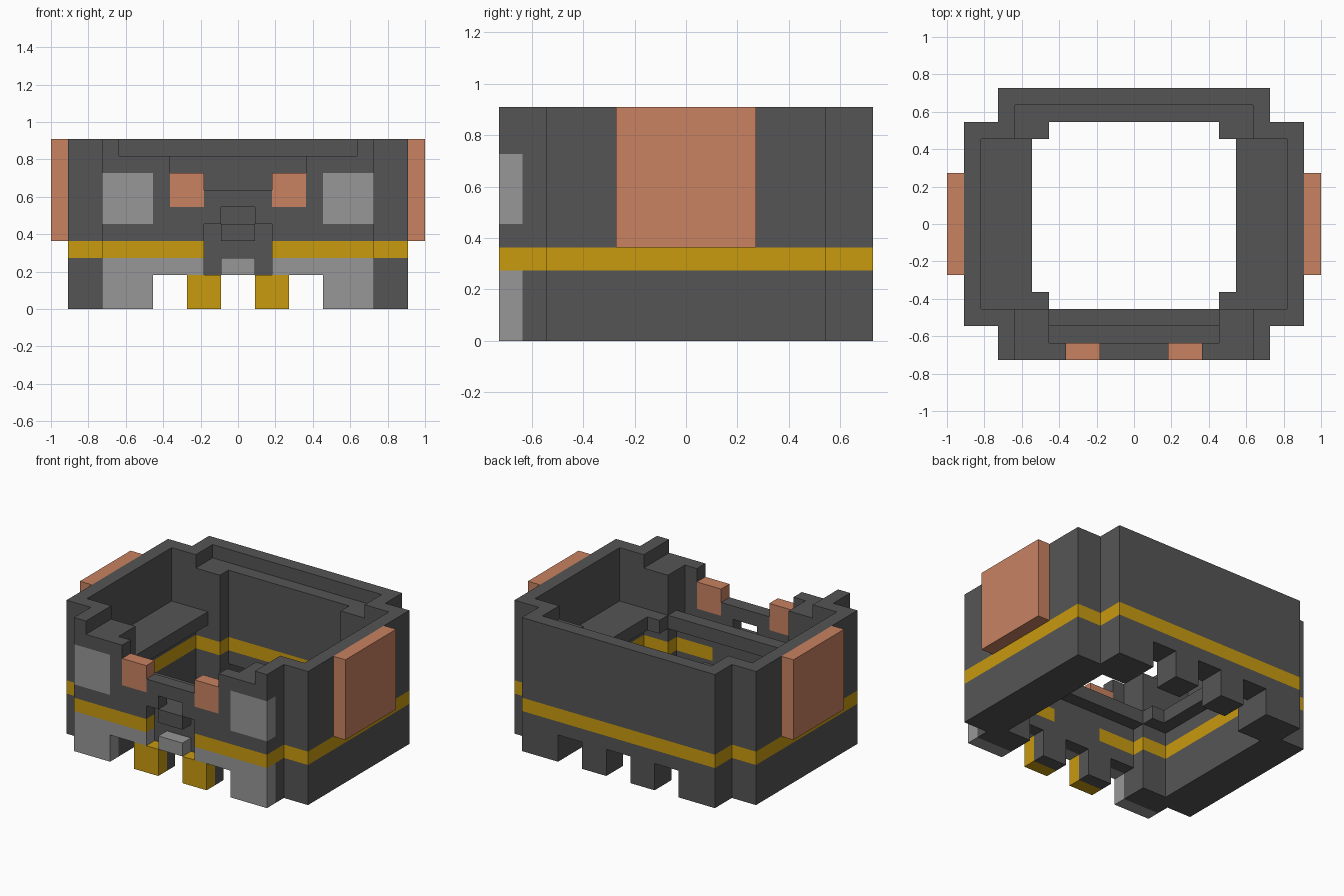
import bpy, bmesh
from mathutils import Vector

if "Cube" in bpy.data.objects:
    bpy.data.objects.remove(bpy.data.objects["Cube"])

UNIT = 1 / 11  # one building block


def material(name, rgb):
    m = bpy.data.materials.new(name)
    m.use_nodes = True
    m.diffuse_color = (*rgb, 1)
    m.node_tree.nodes["Principled BSDF"].inputs["Base Color"].default_value = (*rgb, 1)
    return m


dark = material("charcoal", (0.091, 0.091, 0.091))
grey = material("light_grey", (0.31, 0.31, 0.31))
gold = material("gold", (0.578, 0.325, 0.005))
peach = material("terracotta", (0.578, 0.223, 0.122))

cells = {}   # block position -> part name
parts = {}   # part name -> material


def part(name, mat, *boxes):
    """Claim blocks for a part; each box is x, y, z ranges, mirrored across x."""
    parts[name] = mat
    for x0, x1, y0, y1, z0, z1 in boxes:
        for x in range(x0, x1):
            for y in range(y0, y1):
                for z in range(z0, z1):
                    cells[x, y, z] = name
                    cells[-1 - x, y, z] = name


def ring(z0, z1):
    """Thick side walls, four corner blocks and the back wall."""
    return [(7, 10, -6, 6, z0, z1), (5, 8, 5, 8, z0, z1),
            (5, 8, -8, -5, z0, z1), (0, 5, 6, 8, z0, z1)]


# base with square gaps between the feet
part("base", dark, *ring(0, 3)[:3], (0, 5, 6, 8, 2, 3), (0, 5, -7, -6, 2, 3))
part("inner_feet", dark, (1, 3, 6, 8, 0, 2), (1, 3, -7, -6, 0, 2))
part("front_feet", gold, (1, 3, -8, -7, 0, 2))
part("front_trim", grey, (5, 8, -8, -7, 0, 3), (2, 5, -8, -7, 2, 3))

# coloured belt through the whole wall
part("belt", gold, *ring(3, 4), (2, 5, -8, -6, 3, 4))

# middle wall and inner shelf
part("middle_wall", dark, *ring(4, 5), (2, 5, -8, -6, 4, 5))
part("shelf", dark, (6, 9, -5, 5, 5, 6), (5, 6, -5, -4, 5, 6), (0, 6, -6, -5, 5, 6))

# thin upper wall with lowered inner posts
part("upper_side_wall", dark, (9, 10, -6, 6, 5, 10), (7, 10, 5, 6, 5, 10),
     (7, 10, -6, -5, 5, 10), (7, 8, 5, 8, 5, 10), (7, 8, -8, -5, 5, 10))
part("inner_posts", dark, (5, 7, 5, 7, 5, 9), (5, 7, -8, -5, 5, 9))
part("upper_back_wall", dark, (0, 7, 7, 8, 5, 10), (0, 5, 6, 7, 5, 9))
part("upper_front_wall", dark, (4, 5, -8, -7, 5, 9), (1, 4, -8, -7, 5, 6),
     (0, 2, -8, -7, 6, 7))

# face details
part("eyes", peach, (2, 4, -8, -7, 6, 8))
part("cheek_panels", grey, (5, 8, -8, -7, 5, 8))
part("snout_recess", dark, (0, 2, -7, -6, 2, 5))
part("nose", dark, (0, 1, -8, -7, 4, 5))
part("mouth", grey, (0, 1, -8, -7, 2, 3))

# raised panels on both sides
part("side_panels", peach, (10, 11, -3, 3, 4, 10))


def build(name, mat):
    """Skin the exposed sides of a part's blocks and merge flat areas."""
    bm = bmesh.new()
    for cell in sorted(c for c in cells if cells[c] == name):
        centre = Vector(cell) + Vector((0.5, 0.5, 0.5))
        for axis in range(3):
            for sign in (-1, 1):
                n = Vector((0, 0, 0))
                n[axis] = sign
                if tuple(int(a + b) for a, b in zip(cell, n)) in cells:
                    continue
                u = Vector((0, 0, 0))
                u[(axis + 1) % 3] = 0.5
                v = n.cross(u)
                mid = centre + n * 0.5
                bm.faces.new([bm.verts.new((mid + a * u + b * v) * UNIT)
                              for a, b in ((-1, -1), (1, -1), (1, 1), (-1, 1))])
    bmesh.ops.remove_doubles(bm, verts=bm.verts, dist=0.001)
    bmesh.ops.dissolve_limit(bm, angle_limit=0.01, verts=bm.verts, edges=bm.edges)
    mesh = bpy.data.meshes.new(name)
    bm.to_mesh(mesh)
    bm.free()
    mesh.materials.append(mat)
    bpy.context.collection.objects.link(bpy.data.objects.new(name, mesh))


for part_name, part_mat in parts.items():
    build(part_name, part_mat)
